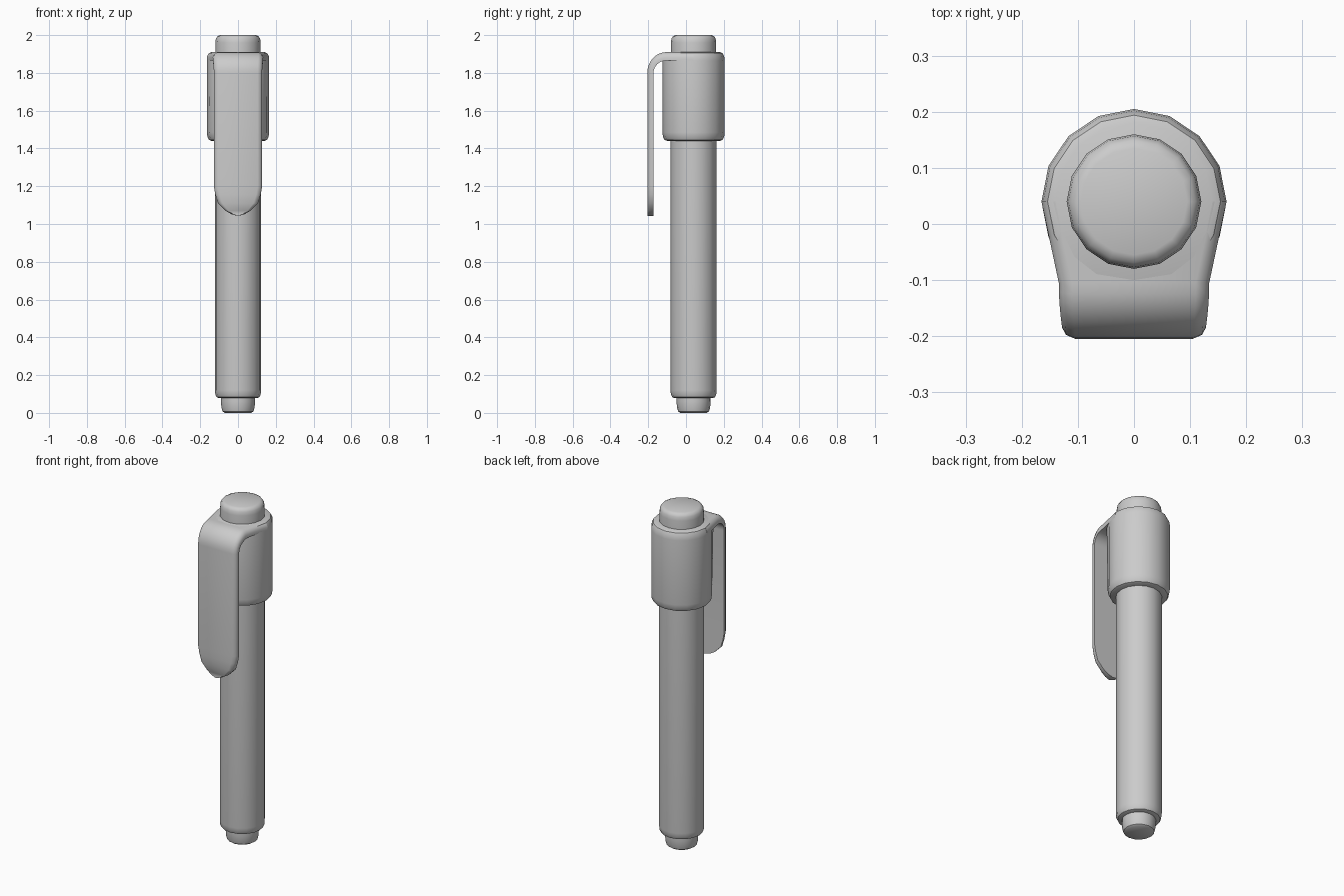
import bpy, bmesh, math

if "Cube" in bpy.data.objects:
    bpy.data.objects.remove(bpy.data.objects["Cube"])

AXIS_Y = 0.04   # barrel axis
SIDES = 16


def finish(name, bm, angle):
    bmesh.ops.remove_doubles(bm, verts=bm.verts, dist=1e-5)
    bmesh.ops.recalc_face_normals(bm, faces=bm.faces)
    mesh = bpy.data.meshes.new(name)
    bm.to_mesh(mesh)
    bm.free()
    ob = bpy.data.objects.new(name, mesh)
    bpy.context.collection.objects.link(ob)
    bpy.ops.object.select_all(action='DESELECT')
    ob.select_set(True)
    bpy.context.view_layer.objects.active = ob
    bpy.ops.object.shade_smooth_by_angle(angle=math.radians(angle))
    return ob


def loft(name, rings, angle=40):
    """Skin closed rings of equal length and cap both ends."""
    bm = bmesh.new()
    loops = [[bm.verts.new(p) for p in ring] for ring in rings]
    n = len(rings[0])
    for a, b in zip(loops, loops[1:]):
        for i in range(n):
            j = (i + 1) % n
            bm.faces.new((a[i], a[j], b[j], b[i]))
    bm.faces.new(loops[0])
    bm.faces.new(loops[-1])
    return finish(name, bm, angle)


def circle(r, z, widen=0.0):
    """Ring around the axis; widen squares off its front half towards the clip."""
    pts = []
    for i in range(SIDES):
        a = 2 * math.pi * i / SIDES
        x, y = r * math.cos(a), r * math.sin(a)
        if y < 0:
            full = r - 0.22 * -y
            x += widen * (math.copysign(min(full, abs(x) * 1.7), x) - x)
        pts.append((x, AXIS_Y + y, z))
    return pts


def turned(name, profile):
    return loft(name, [circle(*p) for p in profile])


# Round parts: (radius, height)
turned("writing_tip", [(0.070, 0.0), (0.082, 0.008), (0.088, 0.03), (0.090, 0.06), (0.090, 0.10)])
turned("barrel", [(0.100, 0.078), (0.113, 0.083), (0.120, 0.098), (0.122, 0.12), (0.122, 1.50)])
turned("end_button", [(0.120, 1.88), (0.120, 1.96), (0.117, 1.981), (0.109, 1.994), (0.095, 2.0)])

# Cap sleeve, slightly widened at the front towards the top
turned("cap", [(0.140, 1.440), (0.154, 1.446), (0.162, 1.462), (0.165, 1.485),
               (0.165, 1.865, 0.35), (0.162, 1.888, 0.35), (0.154, 1.904, 0.35), (0.140, 1.910, 0.35)])


# Clip: stations of (outer point, inner point, half width) in the y-z plane
stations = []
for z, w in [(1.043, 0.004), (1.052, 0.035), (1.07, 0.066), (1.11, 0.106), (1.155, 0.120), (1.20, 0.128)]:
    stations.append(((-0.205, z), (-0.172, z), w))
for i in range(9):
    a = math.pi / 2 * i / 8
    c, s = math.cos(a), math.sin(a)
    stations.append(((-0.105 - 0.10 * c, 1.80 + 0.11 * s),
                     (-0.105 - 0.067 * c, 1.80 + 0.065 * s), 0.128 + 0.006 * s * s))
stations.append(((0.04, 1.91), (0.04, 1.865), 0.165))


def section(outer, inner, w):
    """Flat strip section with rounded outer corners."""
    k = min(1.0, w / 0.1)
    half = [(w, 0.0), (w, 0.4), (w - 0.007 * k * min(1, w / 0.05), 0.78),
            (max(w - 0.024 * k, w * 0.5), 1.0)]
    pts = half + [(-x, t) for x, t in reversed(half)]
    return [(x, inner[0] + t * (outer[0] - inner[0]), inner[1] + t * (outer[1] - inner[1]))
            for x, t in pts]


loft("pocket_clip", [section(*s) for s in stations], 45)
